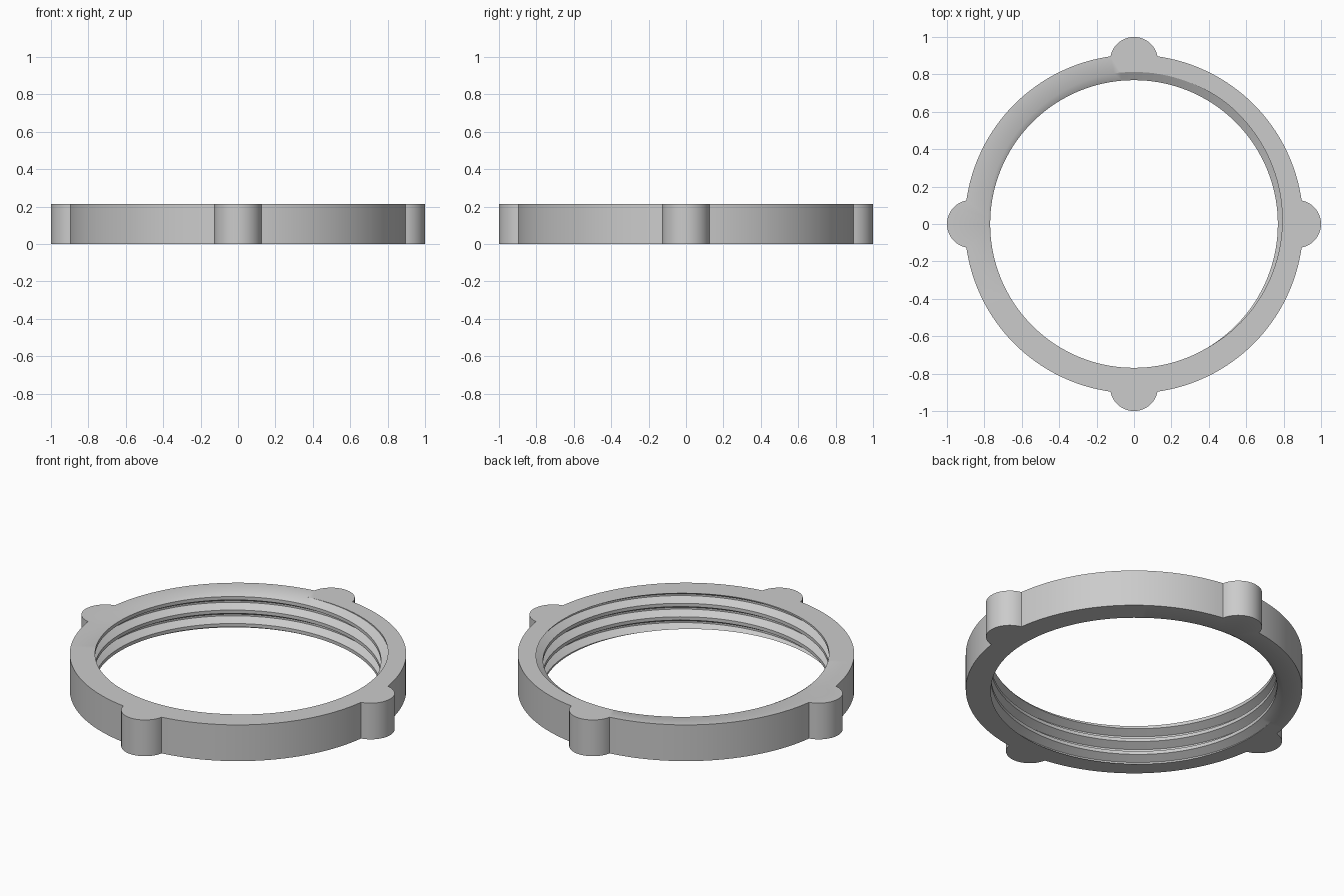
import bpy
import bmesh
from math import acos, atan2, cos, pi, radians, sin, tau
from mathutils import Vector

if "Cube" in bpy.data.objects:
    bpy.data.objects.remove(bpy.data.objects["Cube"], do_unlink=True)

HEIGHT = 0.215
RING_R = 0.905
LOBE_R = 0.128
LOBE_D = 1.0 - LOBE_R          # distance of lobe centres from the axis
CREST_R, ROOT_R = 0.769, 0.813
PITCH = 0.08
ROOT_ANGLE = radians(75)       # where the groove breaks through the top
STEPS = 144                    # columns per turn of thread


def outline():
    """Plan of the ring with four round grip lobes."""
    half = acos((RING_R**2 - LOBE_D**2 - LOBE_R**2) / (2 * LOBE_D * LOBE_R))
    edge = atan2(LOBE_R * sin(half), LOBE_D + LOBE_R * cos(half))
    points = []
    for quarter in range(4):
        turn = quarter * pi / 2
        for i in range(25):
            a = half * (i / 12 - 1)
            points.append((LOBE_D * cos(turn) + LOBE_R * cos(turn + a),
                           LOBE_D * sin(turn) + LOBE_R * sin(turn + a)))
        for i in range(1, 32):
            a = turn + edge + (pi / 2 - 2 * edge) * i / 32
            points.append((RING_R * cos(a), RING_R * sin(a)))
    return points


def add_thread(bm):
    """Helical groove sheet, trimmed flush with both ends of the ring."""
    profile = [(-0.625, CREST_R), (-0.375, CREST_R), (-0.0625, ROOT_R),
               (0.0625, ROOT_R), (0.375, CREST_R)]
    previous = None
    for i in range(-5 * STEPS, 2 * STEPS + 1):
        a = ROOT_ANGLE + tau * (i % STEPS) / STEPS
        rise = HEIGHT + PITCH * i / STEPS
        column = [bm.verts.new((r * cos(a), r * sin(a), rise + PITCH * s))
                  for s, r in profile]
        if previous:
            for j in range(len(profile) - 1):
                bm.faces.new((previous[j], previous[j + 1],
                              column[j + 1], column[j]))
        previous = column
    bmesh.ops.remove_doubles(bm, verts=bm.verts[:], dist=0.00005)
    for z, direction in ((0, -1), (HEIGHT, 1)):
        bmesh.ops.bisect_plane(
            bm, geom=bm.verts[:] + bm.edges[:] + bm.faces[:], dist=0.00001,
            plane_co=(0, 0, z), plane_no=(0, 0, direction), clear_outer=True)


bm = bmesh.new()
add_thread(bm)

# Outer wall
plan = outline()
low = [bm.verts.new((x, y, 0)) for x, y in plan]
high = [bm.verts.new((x, y, HEIGHT)) for x, y in plan]
for i in range(len(plan)):
    k = (i + 1) % len(plan)
    bm.faces.new((low[i], low[k], high[k], high[i]))

# Flat end faces between the wall and the thread
for z, direction in ((0, -1), (HEIGHT, 1)):
    rim = [e for e in bm.edges if e.is_boundary
           and all(abs(v.co.z - z) < 0.0001 for v in e.verts)]
    bmesh.ops.triangle_fill(bm, edges=rim, use_beauty=True,
                            normal=Vector((0, 0, direction)))
bmesh.ops.recalc_face_normals(bm, faces=bm.faces[:])

mesh = bpy.data.meshes.new("threaded_lock_ring")
bm.to_mesh(mesh)
bm.free()
ring = bpy.data.objects.new("threaded_lock_ring", mesh)
bpy.context.collection.objects.link(ring)

# Plain grey finish
grey = bpy.data.materials.new("plain_grey")
grey.use_nodes = True
colour = (0.6, 0.6, 0.6, 1)
grey.diffuse_color = colour
grey.node_tree.nodes["Principled BSDF"].inputs["Base Color"].default_value = colour
mesh.materials.append(grey)

bpy.ops.object.select_all(action='DESELECT')
ring.select_set(True)
bpy.context.view_layer.objects.active = ring
bpy.ops.object.shade_smooth_by_angle(angle=radians(30))
